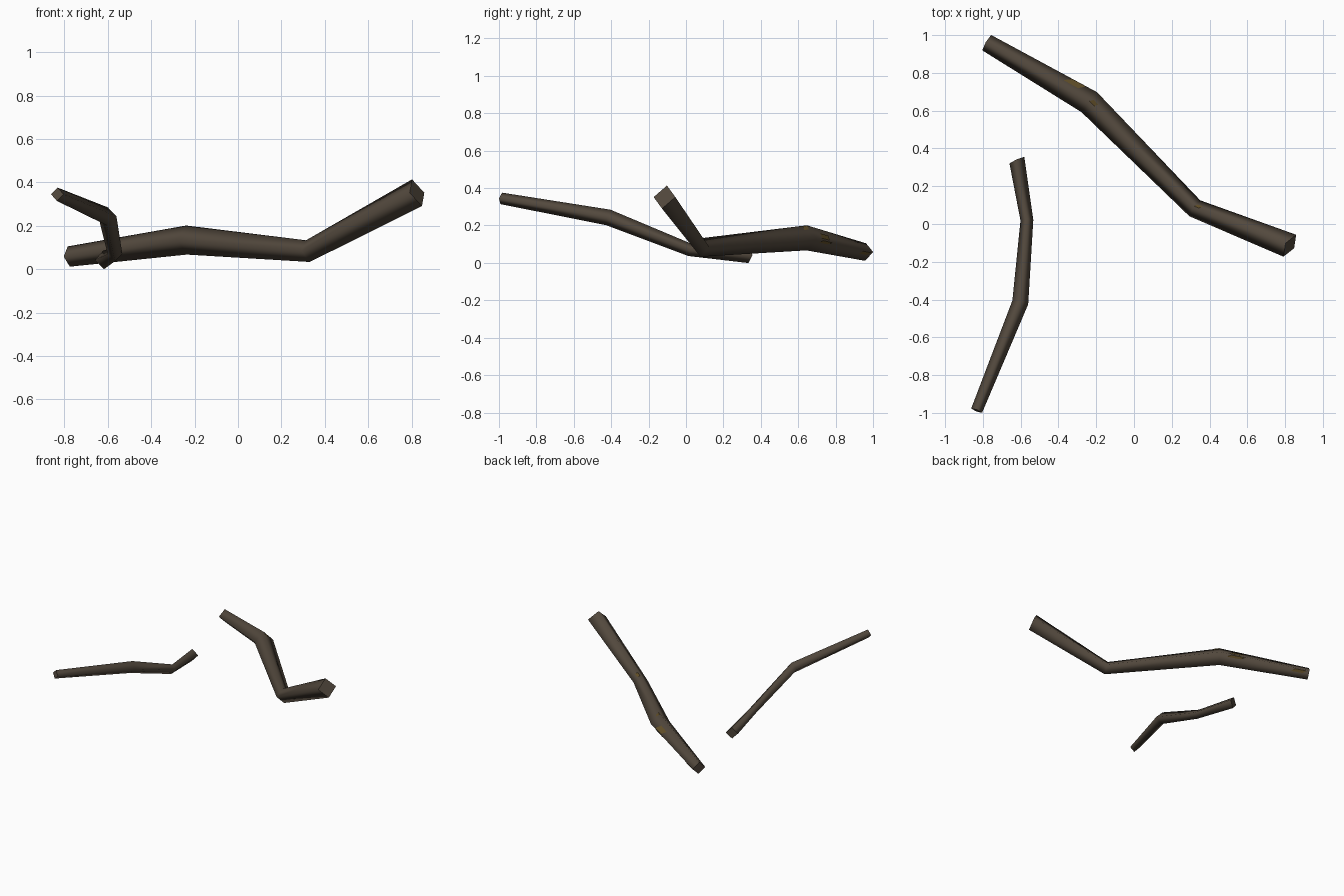
import bpy, bmesh
from mathutils import Vector

if "Cube" in bpy.data.objects:
    bpy.data.objects.remove(bpy.data.objects["Cube"])


def material(name, rgb):
    m = bpy.data.materials.new(name)
    m.diffuse_color = (*rgb, 1)
    m.use_nodes = True
    m.node_tree.nodes["Principled BSDF"].inputs["Base Color"].default_value = m.diffuse_color
    return m


bark = material("dark_bark", (0.086, 0.066, 0.047))
moss = material("ochre_lichen", (0.125, 0.080, 0.022))


def add_object(name, bm, mat):
    me = bpy.data.meshes.new(name)
    bm.to_mesh(me)
    bm.free()
    me.materials.append(mat)
    ob = bpy.data.objects.new(name, me)
    bpy.context.collection.objects.link(ob)
    return ob


def rings(points, radii, start=None, end=None):
    """Diamond cross-sections (side, top, side, bottom) along a path."""
    pts = [Vector(p) for p in points]
    out = []
    for i, (p, r) in enumerate(zip(pts, radii)):
        before = (p - pts[i - 1]).normalized() if i else Vector()
        after = (pts[i + 1] - p).normalized() if i < len(pts) - 1 else Vector()
        t = (before + after).normalized()
        if i == 0 and start:
            t = Vector(start).normalized()
        if i == len(pts) - 1 and end:
            t = Vector(end).normalized()
        side = t.cross(Vector((0, 0, 1))).normalized()
        up = side.cross(t)
        out.append([p + side * r, p + up * r, p - side * r, p - up * r])
    return out


def branch(name, rs):
    bm = bmesh.new()
    vs = [[bm.verts.new(c) for c in ring] for ring in rs]
    for a, b in zip(vs, vs[1:]):
        for k in range(4):
            n = (k + 1) % 4
            bm.faces.new((a[k], a[n], b[n], b[k])).smooth = True
    # flat sawn ends with their own vertices so the edges stay crisp
    for ring in (rs[0], rs[-1]):
        bm.faces.new([bm.verts.new(c) for c in ring])
    bm.faces.ensure_lookup_table()
    bmesh.ops.recalc_face_normals(bm, faces=bm.faces[:])
    axis = (rs[0][0] + rs[0][2]) / 2 - (rs[1][0] + rs[1][2]) / 2
    for f, d in ((bm.faces[-2], axis),
                 (bm.faces[-1], sum(rs[-1], Vector()) - sum(rs[-2], Vector()))):
        f.normal_update()
        if f.normal.dot(d) < 0:
            f.normal_flip()
    return add_object(name, bm, bark)


def patch(name, a, b, k, u0, u1, v0, v1):
    """Thin slanted lichen plate on side k between two rings."""
    n = (k + 1) % 4
    centre = (sum(a, Vector()) + sum(b, Vector())) / 8

    def at(u, v):
        return a[k].lerp(a[n], v).lerp(b[k].lerp(b[n], v), u)
    um, vm = (u0 + u1) / 2, (v0 + v1) / 2
    du = (u1 - u0) * 0.25
    cs = [at(u0, v0), at(u1 - du, v0), at(u1, v1), at(u0 + du, v1)]
    nor = (cs[2] - cs[0]).cross(cs[3] - cs[1]).normalized()
    if nor.dot(at(um, vm) - centre) < 0:
        nor = -nor
        cs.reverse()
    bm = bmesh.new()
    bm.faces.new([bm.verts.new(c + nor * 0.003) for c in cs])
    add_object(name, bm, moss)


# large fallen branch
large = rings([(-0.78, 0.96, 0.058), (-0.237, 0.645, 0.134),
               (0.322, 0.083, 0.083), (0.825, -0.115, 0.352)],
              [0.047, 0.067, 0.051, 0.067], end=(0.79, -0.46, 0.39))
branch("large_branch", large)

# small fallen branch
small = rings([(-0.62, 0.338, 0.042), (-0.567, 0.02, 0.07),
               (-0.602, -0.415, 0.243), (-0.833, -0.988, 0.345)],
              [0.043, 0.034, 0.043, 0.031], start=(0.4, -0.9, 0.1))
branch("small_branch", small)

# lichen spots, mostly on the back side of the large branch
patch("lichen_upper", large[0], large[1], 1, 0.72, 0.90, 0.5, 0.95)
patch("lichen_lower", large[0], large[1], 2, 0.72, 0.92, 0.05, 0.25)
patch("lichen_tip", large[0], large[1], 2, 0.03, 0.2, 0.1, 0.4)
patch("lichen_bend", large[1], large[2], 1, 0.0, 0.06, 0.05, 0.35)
patch("lichen_elbow", large[2], large[3], 1, 0.0, 0.07, 0.1, 0.4)
